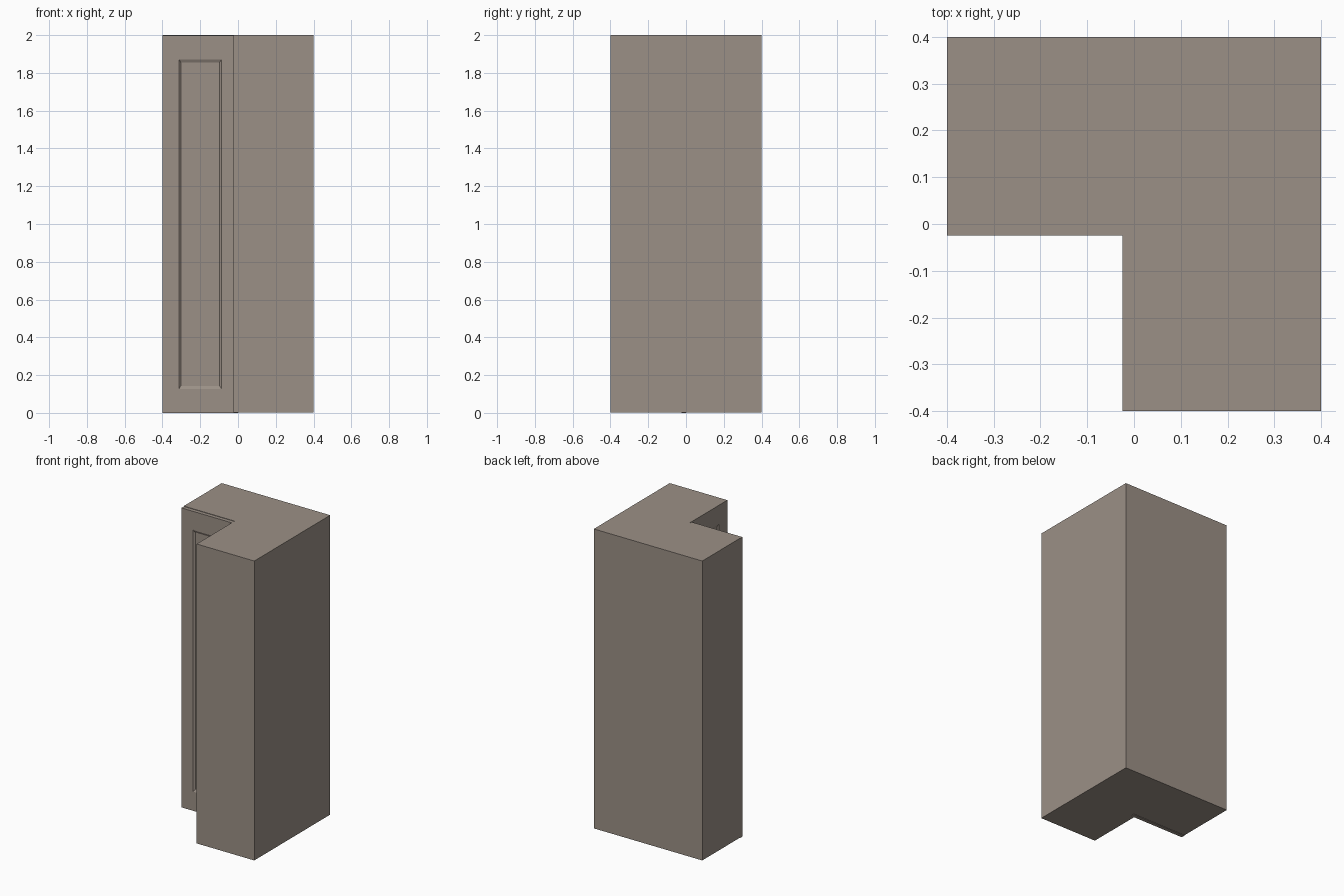
import bpy, bmesh

if "Cube" in bpy.data.objects:
    bpy.data.objects.remove(bpy.data.objects["Cube"])

DOOR_T = 0.025   # door thickness
STEP = 0.003     # first door hangs slightly lower than the carcass

wood = bpy.data.materials.new("grey_brown")
wood.diffuse_color = (.33, .28, .24, 1)
wood.use_nodes = True
wood.node_tree.nodes["Principled BSDF"].inputs["Base Color"].default_value = wood.diffuse_color


def finish(bm, name):
    bmesh.ops.recalc_face_normals(bm, faces=bm.faces)
    mesh = bpy.data.meshes.new(name)
    bm.to_mesh(mesh)
    bm.free()
    mesh.materials.append(wood)
    obj = bpy.data.objects.new(name, mesh)
    bpy.context.collection.objects.link(obj)
    return obj


# L-shaped corner carcass, extruded from its plan outline
def carcass(z0, z1):
    plan = [(-.4, 0), (0, 0), (0, -.4), (.4, -.4), (.4, .4), (-.4, .4)]
    bm = bmesh.new()
    base = bm.faces.new([bm.verts.new((x, y, z0)) for x, y in plan])
    top = bmesh.ops.extrude_face_region(bm, geom=[base], use_keep_orig=True)["geom"]
    bmesh.ops.translate(bm, vec=(0, 0, z1 - z0),
                        verts=[v for v in top if isinstance(v, bmesh.types.BMVert)])
    return finish(bm, "carcass")


# Door slab with a framed, sloped-edge recessed panel; front faces -y
def door(name, z0, z1, swap=False):
    bm = bmesh.new()

    def ring(x0, x1, za, zb, y):
        return [bm.verts.new(p) for p in
                ((x0, y, za), (x1, y, za), (x1, y, zb), (x0, y, zb))]

    px0, px1, pz0, pz1, b, sill = -.313, -.087, z0 + .127, z1 - .125, .01, .016
    rings = [ring(-.4, 0, z0, z1, 0),
             ring(-.4, 0, z0, z1, -DOOR_T),
             ring(px0, px1, pz0, pz1, -DOOR_T),
             ring(px0 + b, px1 - b, pz0 + sill, pz1 - sill, -DOOR_T + .008)]
    for r, s in zip(rings, rings[1:]):
        for i in range(4):
            j = (i + 1) % 4
            bm.faces.new((r[i], r[j], s[j], s[i]))
    bm.faces.new(rings[0])
    bm.faces.new(rings[-1])
    if swap:  # mirror across the diagonal so the door faces -x
        for v in bm.verts:
            v.co.x, v.co.y = v.co.y, v.co.x
    return finish(bm, name)


carcass(STEP, 2)
door("left_door", 0, 2 - STEP)
door("right_door", STEP, 2, swap=True)
